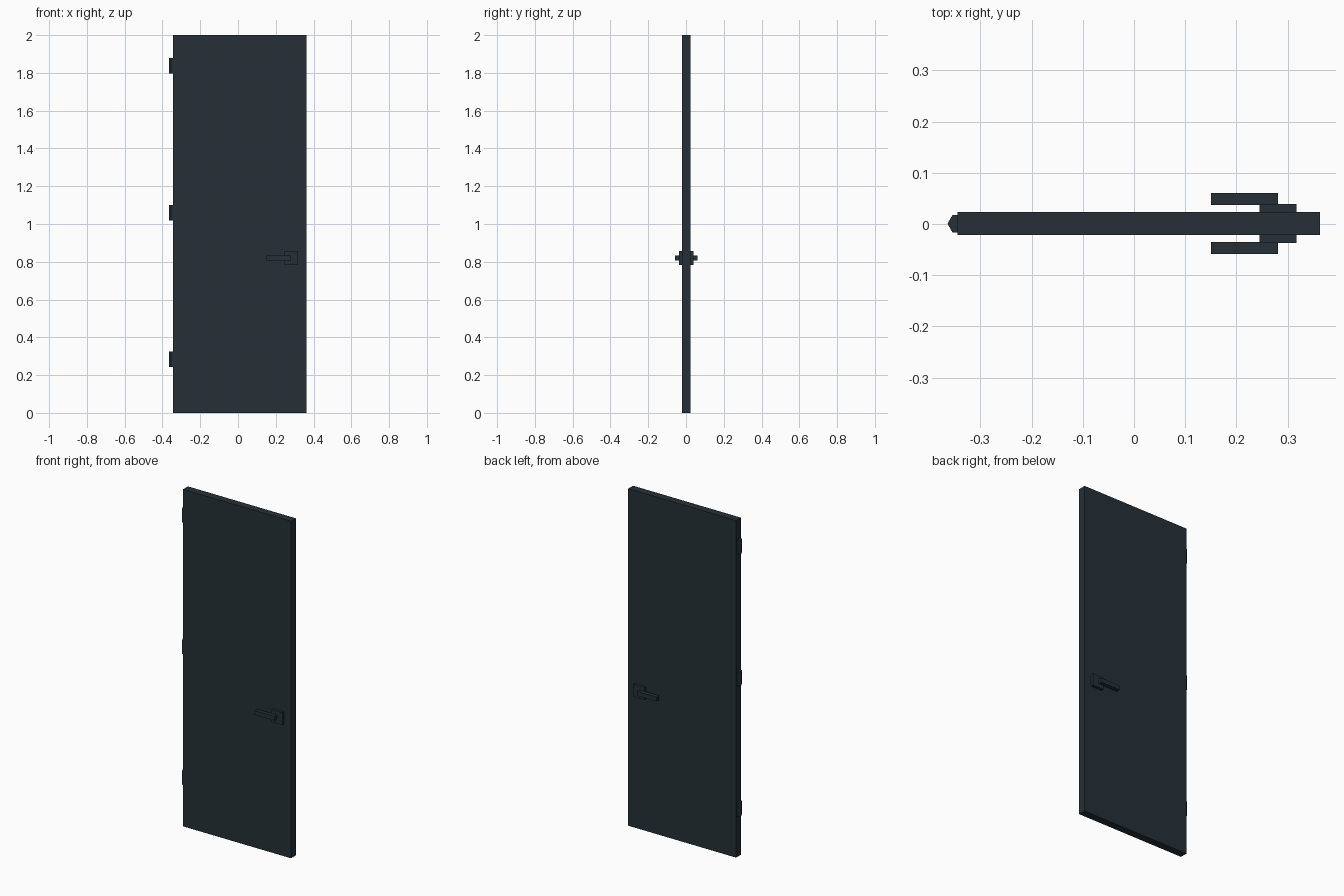
import bpy

if "Cube" in bpy.data.objects:
    bpy.data.objects.remove(bpy.data.objects["Cube"])

slate = bpy.data.materials.new("dark_slate")
slate.diffuse_color = (0.0194, 0.0300, 0.0390, 1)
slate.use_nodes = True
slate.node_tree.nodes["Principled BSDF"].inputs["Base Color"].default_value = slate.diffuse_color


def box(name, x, y, z):
    """Box from (min, max) ranges on each axis."""
    bpy.ops.mesh.primitive_cube_add(size=1, location=[sum(r) / 2 for r in (x, y, z)])
    ob = bpy.context.object
    ob.name = name
    ob.scale = [r[1] - r[0] for r in (x, y, z)]
    bpy.ops.object.transform_apply(location=False, rotation=False, scale=True)
    ob.data.materials.append(slate)


# Door leaf
box("door_panel", (-0.345, 0.363), (-0.0215, 0.0235), (0, 2))

# Handle plate and lever on both faces, mirrored about the leaf's mid-plane
MID = 0.001
for side, s in (("front", -1), ("back", 1)):
    def depth(a, b):
        return sorted((MID + s * a, MID + s * b))
    box(side + "_handle_plate", (0.245, 0.318), depth(0.020, 0.038), (0.784, 0.857))
    box(side + "_handle_lever", (0.15, 0.281), depth(0.036, 0.0593), (0.808, 0.834))

# Three hexagonal hinge barrels half sunk into the left edge
for name, z in (("lower", 0.284), ("middle", 1.060), ("upper", 1.839)):
    bpy.ops.mesh.primitive_cylinder_add(vertices=6, radius=0.0195, depth=0.082,
                                        location=(-0.345, 0.0005, z),
                                        rotation=(0, 0, 1.5707963))
    hinge = bpy.context.object
    hinge.name = name + "_hinge"
    hinge.data.materials.append(slate)
